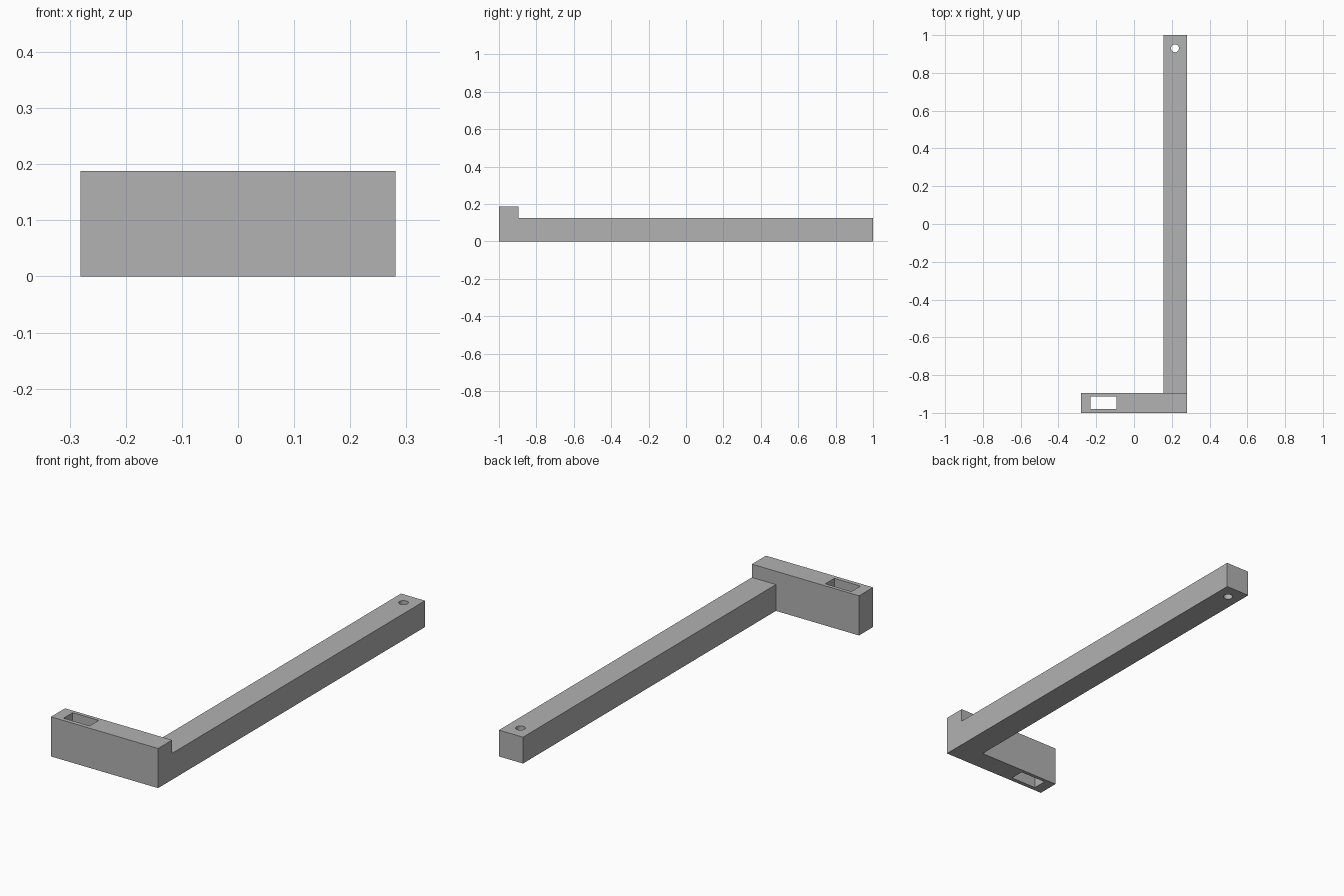
import bpy
import math

default = bpy.data.objects.get("Cube")
if default:
    bpy.data.objects.remove(default, do_unlink=True)

# Single grey finish
grey = bpy.data.materials.new("plain_grey")
grey.use_nodes = True
colour = (0.445, 0.445, 0.445, 1)
grey.diffuse_color = colour
grey.node_tree.nodes["Principled BSDF"].inputs["Base Color"].default_value = colour


def box(name, low, high):
    """Axis-aligned box between two corners."""
    bpy.ops.mesh.primitive_cube_add(size=1, location=[(a + b) / 2 for a, b in zip(low, high)])
    obj = bpy.context.object
    obj.name = name
    obj.scale = [b - a for a, b in zip(low, high)]
    bpy.ops.object.transform_apply(location=False, rotation=False, scale=True)
    obj.data.materials.append(grey)
    return obj


def combine(target, tool, operation):
    """Apply a boolean to the target and discard the tool."""
    mod = target.modifiers.new(operation.lower(), "BOOLEAN")
    mod.operation = operation
    mod.solver = "EXACT"
    mod.object = tool
    bpy.context.view_layer.objects.active = target
    bpy.ops.object.modifier_apply(modifier=mod.name)
    bpy.data.objects.remove(tool, do_unlink=True)


# Raised crosspiece at the front, joined to the long arm
bracket = box("l_bracket", (-0.281, -1, 0), (0.281, -0.895, 0.188))
combine(bracket, box("long_arm", (0.155, -1, 0), (0.281, 1, 0.125)), "UNION")

# Rectangular slot through the crosspiece
combine(bracket, box("slot_cutter", (-0.229, -0.98, -0.1), (-0.092, -0.912, 0.3)), "DIFFERENCE")

# Round hole through the end of the arm
bpy.ops.mesh.primitive_cylinder_add(vertices=32, radius=0.021, depth=0.6, location=(0.217, 0.93, 0.06))
drill = bpy.context.object
drill.name = "hole_cutter"
drill.data.materials.append(grey)
combine(bracket, drill, "DIFFERENCE")

# Smooth only the hole wall, keep all corners sharp
bpy.ops.object.select_all(action="DESELECT")
bracket.select_set(True)
bpy.context.view_layer.objects.active = bracket
bpy.ops.object.shade_smooth_by_angle(angle=math.radians(30))
